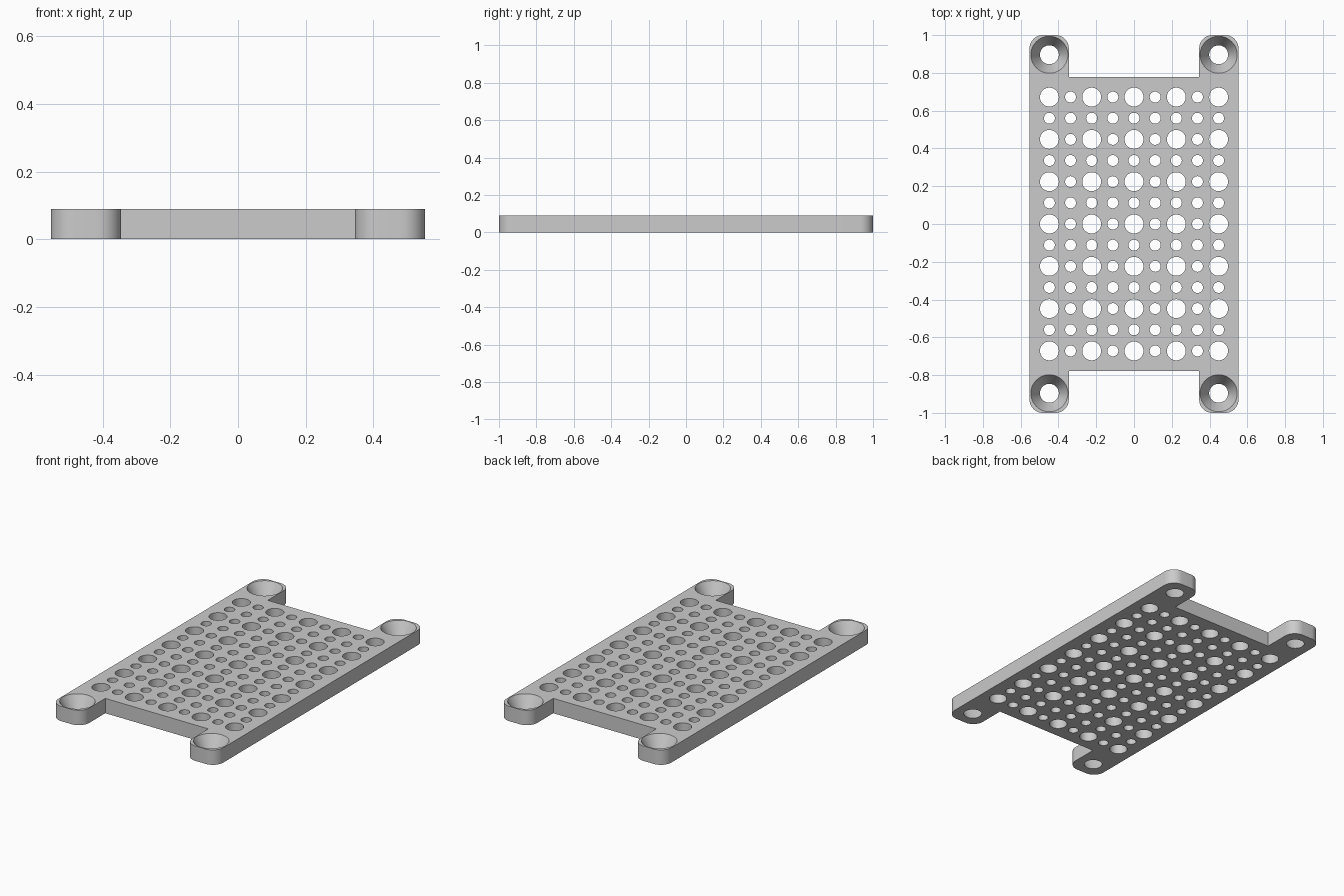
import bpy, bmesh, math
from mathutils import Matrix

cube = bpy.data.objects.get("Cube")
if cube:
    bpy.data.objects.remove(cube, do_unlink=True)

HALF_X, HALF_Y, THICK = 0.553, 1.0, 0.09
TAB_X, BODY_Y = 0.345, 0.777       # inner side of the tabs, end of the body
CORNER, PITCH = 0.07, 0.112
BIG, SMALL = 0.05, 0.029

grey = bpy.data.materials.new("plain grey")
grey.use_nodes = True
colour = (0.6, 0.6, 0.6, 1)
grey.diffuse_color = colour
grey.node_tree.nodes["Principled BSDF"].inputs["Base Color"].default_value = colour


def make_object(name, bm):
    bmesh.ops.recalc_face_normals(bm, faces=bm.faces)
    mesh = bpy.data.meshes.new(name)
    bm.to_mesh(mesh)
    bm.free()
    mesh.materials.append(grey)
    obj = bpy.data.objects.new(name, mesh)
    bpy.context.collection.objects.link(obj)
    return obj


def arc(cx, cy, start):
    steps = 10
    angles = [math.radians(start + 90 * i / steps) for i in range(steps + 1)]
    return [(cx + CORNER * math.cos(a), cy + CORNER * math.sin(a)) for a in angles]


def add_hole(bm, x, y, r_low, r_high, segments=32):
    # the cutter runs past both faces, keeping its taper
    extra = 0.02
    grow = (r_high - r_low) / THICK * extra
    bmesh.ops.create_cone(bm, cap_ends=True, segments=segments,
                          radius1=r_low - grow, radius2=r_high + grow,
                          depth=THICK + 2 * extra,
                          matrix=Matrix.Translation((x, y, THICK / 2)))


# Plate outline: one quarter, turned by symmetry into the whole
quarter = arc(HALF_X - CORNER, HALF_Y - CORNER, 0)
quarter += arc(TAB_X + CORNER, HALF_Y - CORNER, 90) + [(TAB_X, BODY_Y)]
upper = quarter + [(-x, y) for x, y in reversed(quarter)]
outline = upper + [(-x, -y) for x, y in upper]

bm = bmesh.new()
base = bm.faces.new([bm.verts.new((x, y, 0)) for x, y in outline])
top = bmesh.ops.extrude_face_region(bm, geom=[base])["geom"]
bmesh.ops.translate(bm, vec=(0, 0, THICK),
                    verts=[v for v in top if isinstance(v, bmesh.types.BMVert)])
plate = make_object("perforated_plate", bm)

# Grid of holes: large ones where both indices are even
bm = bmesh.new()
for i in range(-4, 5):
    for j in range(-6, 7):
        r = BIG if i % 2 == 0 and j % 2 == 0 else SMALL
        add_hole(bm, i * PITCH, j * PITCH, r, r)

# Tapered screw holes in the corner tabs
for sx in (-1, 1):
    for sy in (-1, 1):
        add_hole(bm, sx * 4 * PITCH, sy * 8 * PITCH, BIG, 0.098, 48)
cutter = make_object("hole_cutter", bm)
cutter.hide_render = True

# Cut the holes, then discard the cutter
cut = plate.modifiers.new("holes", "BOOLEAN")
cut.operation = "DIFFERENCE"
cut.solver = "EXACT"
cut.object = cutter
bpy.ops.object.select_all(action="DESELECT")
bpy.context.view_layer.objects.active = plate
plate.select_set(True)
bpy.ops.object.modifier_apply(modifier=cut.name)
bpy.data.objects.remove(cutter, do_unlink=True)
bpy.ops.object.shade_smooth_by_angle(angle=math.radians(25))
